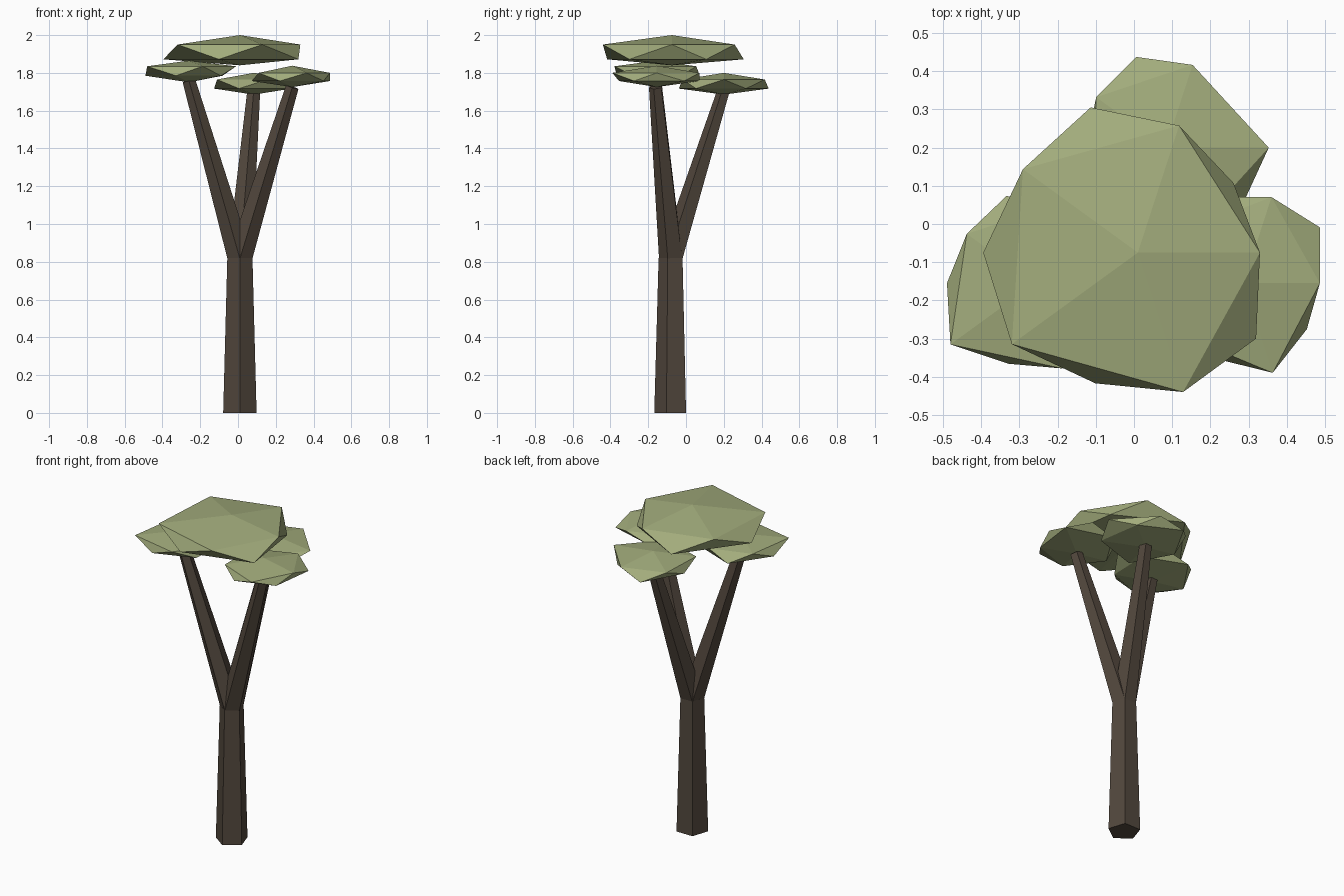
import bpy, bmesh
from math import sin, cos, radians
from mathutils import Vector

if "Cube" in bpy.data.objects:
    bpy.data.objects.remove(bpy.data.objects["Cube"])


def material(name, rgb):
    m = bpy.data.materials.new(name)
    m.diffuse_color = (*rgb, 1)
    m.use_nodes = True
    m.node_tree.nodes["Principled BSDF"].inputs["Base Color"].default_value = m.diffuse_color
    return m


BARK = material("dark brown bark", (0.085, 0.064, 0.047))
LEAF = material("olive green leaves", (0.36, 0.41, 0.20))


def finish(name, bm, mat):
    bmesh.ops.recalc_face_normals(bm, faces=bm.faces[:])
    me = bpy.data.meshes.new(name)
    bm.to_mesh(me)
    bm.free()
    me.materials.append(mat)
    ob = bpy.data.objects.new(name, me)
    bpy.context.collection.objects.link(ob)


def limb(name, a, b, r0, r1):
    """Five-sided tapered limb from a to b, one corner facing the front."""
    a, b = Vector(a), Vector(b)
    turn = Vector((0, 0, 1)).rotation_difference(b - a)
    bm = bmesh.new()
    rings = []
    for p, r in ((a, r0), (b, r1)):
        rings.append([bm.verts.new(p + turn @ Vector(
            (r * cos(radians(72 * i - 90)), r * sin(radians(72 * i - 90)), 0)))
            for i in range(5)])
    lo, hi = rings
    for i in range(5):
        j = (i + 1) % 5
        bm.faces.new((lo[i], lo[j], hi[j], hi[i]))
    bm.faces.new(lo)
    bm.faces.new(hi)
    finish(name, bm, BARK)


def leaf_pad(name, x, y, heights, upper, lower):
    """Flattened, uneven icosahedron: heights run bottom, lower ring, upper ring, top."""
    z0, z1, z2, z3 = heights
    bm = bmesh.new()

    def ring(radii, z, start):
        return [bm.verts.new((x + r * cos(radians(start + 72 * i)),
                              y + r * sin(radians(start + 72 * i)), z))
                for i, r in enumerate(radii)]
    bottom, top = bm.verts.new((x, y, z0)), bm.verts.new((x, y, z3))
    lo, hi = ring(lower, z1, 36), ring(upper, z2, 0)
    for i in range(5):
        j = (i + 1) % 5
        bm.faces.new((top, hi[i], hi[j]))
        bm.faces.new((hi[i], lo[i], hi[j]))
        bm.faces.new((lo[i], lo[j], hi[j]))
        bm.faces.new((bottom, lo[j], lo[i]))
    finish(name, bm, LEAF)


# Trunk and three branches
FORK = (0.01, -0.075, 0.82)
limb("trunk", (0.01, -0.075, 0), FORK, 0.093, 0.07)
limb("left_branch", FORK, (-0.26, -0.16, 1.76), 0.068, 0.036)
limb("right_branch", FORK, (0.287, -0.16, 1.725), 0.068, 0.036)
limb("back_branch", FORK, (0.083, 0.2, 1.70), 0.068, 0.036)

# Leaf pads: ring radii go counter-clockwise from +x
leaf_pad("top_leaves", 0.01, -0.075, (1.84, 1.872, 1.95, 2.0),
         (0.32, 0.35, 0.372, 0.408, 0.384), (0.31, 0.40, 0.405, 0.36, 0.383))
leaf_pad("back_leaves", 0.083, 0.2, (1.685, 1.717, 1.765, 1.80),
         (0.27, 0.228, 0.225, 0.24, 0.23), (0.20, 0.25, 0.21, 0.25, 0.25))
leaf_pad("right_leaves", 0.287, -0.155, (1.725, 1.757, 1.80, 1.838),
         (0.20, 0.237, 0.22, 0.22, 0.247), (0.248, 0.237, 0.215, 0.21, 0.205))
leaf_pad("left_leaves", -0.26, -0.155, (1.75, 1.785, 1.835, 1.865),
         (0.25, 0.22, 0.22, 0.273, 0.235), (0.22, 0.24, 0.23, 0.222, 0.21))
